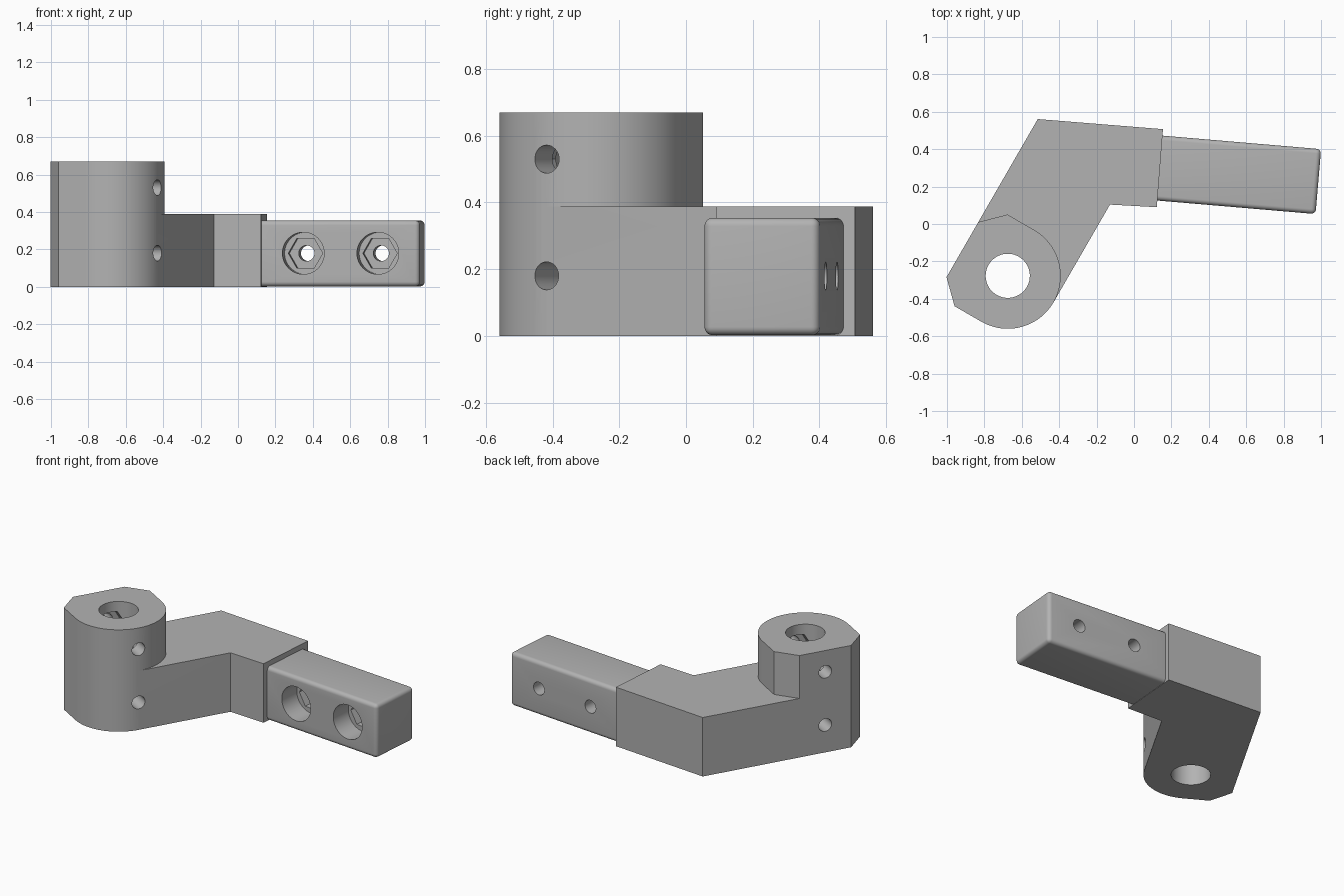
import bpy, bmesh, math
from mathutils import Matrix, Vector

if "Cube" in bpy.data.objects:
    bpy.data.objects.remove(bpy.data.objects["Cube"], do_unlink=True)

grey = bpy.data.materials.new("plain grey")
grey.use_nodes = True
colour = (0.45, 0.45, 0.45, 1)
grey.diffuse_color = colour
grey.node_tree.nodes["Principled BSDF"].inputs["Base Color"].default_value = colour


def prism(name, points, low, high, frame=Matrix()):
    """Extrude an outline along the z axis of a frame."""
    bm = bmesh.new()
    face = bm.faces.new([bm.verts.new((x, y, low)) for x, y in points])
    grown = bmesh.ops.extrude_face_region(bm, geom=[face])["geom"]
    bmesh.ops.translate(bm, vec=(0, 0, high - low),
                        verts=[v for v in grown if isinstance(v, bmesh.types.BMVert)])
    bmesh.ops.recalc_face_normals(bm, faces=bm.faces)
    bm.transform(frame)
    mesh = bpy.data.meshes.new(name)
    bm.to_mesh(mesh)
    bm.free()
    mesh.materials.append(grey)
    obj = bpy.data.objects.new(name, mesh)
    bpy.context.collection.objects.link(obj)
    return obj


def ring(radius, sides, start=0.0, sweep=math.tau):
    return [(radius * math.cos(start + sweep * i / sides),
             radius * math.sin(start + sweep * i / sides)) for i in range(sides)]


def apply(obj, mod):
    bpy.ops.object.select_all(action="DESELECT")
    bpy.context.view_layer.objects.active = obj
    obj.select_set(True)
    bpy.ops.object.modifier_apply(modifier=mod.name)


def combine(obj, other, operation="DIFFERENCE"):
    mod = obj.modifiers.new("combine", "BOOLEAN")
    mod.operation, mod.object, mod.solver = operation, other, "EXACT"
    apply(obj, mod)
    bpy.data.objects.remove(other, do_unlink=True)


def smooth(obj):
    bpy.ops.object.select_all(action="DESELECT")
    bpy.context.view_layer.objects.active = obj
    obj.select_set(True)
    bpy.ops.object.shade_smooth_by_angle(angle=math.radians(25))


# Hub frame: local x runs along the arm, local y towards the flat back
R, FLAT, CORNER, CUT = 0.283, 0.28, 0.17, 0.165
hub_frame = Matrix.Translation((-0.675, -0.277, 0)) @ Matrix.Rotation(math.radians(60), 4, "Z")

# Hub: half round, half chamfered block
steps = 48
outline = [(R * math.cos(math.pi * i / steps), -R * math.sin(math.pi * i / steps))
           for i in range(steps + 1)]
outline += [(-R, CUT), (-CORNER, FLAT), (CORNER, FLAT), (R, CUT)]
body = prism("hub_and_arm", outline, 0, 0.67, hub_frame)

# Bent arm
to_hub = hub_frame.inverted()
end = [(to_hub @ Vector((x, y, 0))).to_2d() for x, y in [(0.155, 0.507), (0.122, 0.09)]]
arm = prism("arm", [(CORNER, FLAT), (0.806, FLAT), *end, (0.603, -R), (0, -R), (0.2, 0)],
            0, 0.388, hub_frame)
combine(body, arm, "UNION")

# Vertical bore, cross holes and nut pockets
combine(body, prism("bore", ring(0.118, 64), -0.1, 0.8, hub_frame))
for z in (0.18, 0.53):
    across = hub_frame @ Matrix.Translation((0, 0, z)) @ Matrix.Rotation(math.pi / 2, 4, "X")
    combine(body, prism("cross_hole", ring(0.042, 32), -0.4, 0.4, across))
combine(body, prism("nut_pocket", ring(0.085, 6), -0.175, 0.175, across))
smooth(body)

# Rounded bar, its inner end buried in the arm
bar_frame = Matrix.Translation((0.56, 0.263, 0)) @ Matrix.Rotation(-0.085, 4, "Z")
HALF = 0.174
bar = prism("bar", [(-0.47, -HALF), (0.427, -HALF), (0.427, HALF), (-0.47, HALF)],
            0.002, 0.354, bar_frame)
bevel = bar.modifiers.new("round", "BEVEL")
bevel.width, bevel.segments = 0.025, 6
apply(bar, bevel)

# Bolt holes with round counterbore and hexagonal recess from the front
for x in (-0.197, 0.203):
    inward = (bar_frame @ Matrix.Translation((x, -HALF, 0.179))
              @ Matrix.Rotation(-math.pi / 2, 4, "X"))
    for name, radius, sides, depth in [("counterbore", 0.112, 64, 0.14),
                                       ("hex_recess", 0.092, 6, 0.21),
                                       ("bolt_hole", 0.042, 32, 0.45)]:
        combine(bar, prism(name, ring(radius, sides), -0.05, depth, inward))
smooth(bar)
